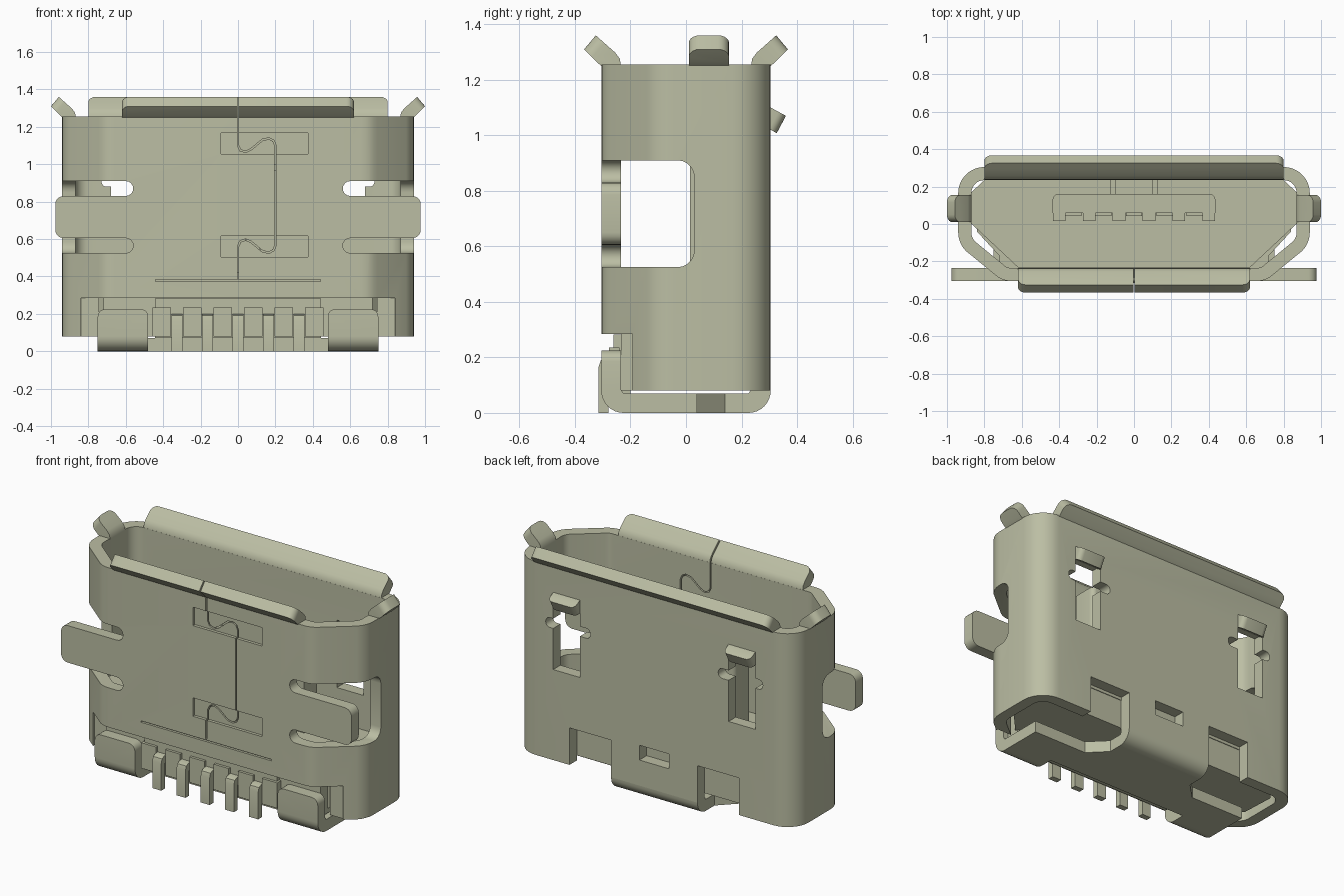
import bpy, bmesh, math
from mathutils import Vector

old = bpy.data.objects.get("Cube")
if old:
    bpy.data.objects.remove(old)

metal = bpy.data.materials.new("pale_olive_metal")
metal.use_nodes = True
colour = (0.50, 0.515, 0.37, 1)
metal.diffuse_color = colour
metal.node_tree.nodes["Principled BSDF"].inputs["Base Color"].default_value = colour


def finish(name, bm, recalc=True):
    if recalc:
        bmesh.ops.recalc_face_normals(bm, faces=bm.faces)
    mesh = bpy.data.meshes.new(name)
    bm.to_mesh(mesh)
    bm.free()
    mesh.materials.append(metal)
    ob = bpy.data.objects.new(name, mesh)
    bpy.context.collection.objects.link(ob)
    return ob


def prism(name, pts, place, a, b, round_if=None, r=0.04):
    """Extrude a 2D profile from a to b; place(u, v, w) gives the 3D point."""
    bm = bmesh.new()
    lo = [bm.verts.new(place(u, v, a)) for u, v in pts]
    hi = [bm.verts.new(place(u, v, b)) for u, v in pts]
    n = len(pts)
    bm.faces.new(lo)
    bm.faces.new(hi)
    for i in range(n):
        bm.faces.new((lo[i], lo[(i + 1) % n], hi[(i + 1) % n], hi[i]))
    if round_if:
        edges = [e for e in bm.edges if round_if(*[v.co for v in e.verts])]
        bmesh.ops.bevel(bm, geom=edges, offset=r, segments=5, profile=0.5, affect='EDGES')
    return finish(name, bm)


def along_x(u, v, w): return (w, u, v)
def along_y(u, v, w): return (u, w, v)
def along_z(u, v, w): return (u, v, w)


def box(name, x0, x1, y0, y1, z0, z1, round_if=None, r=0.04):
    return prism(name, [(x0, y0), (x1, y0), (x1, y1), (x0, y1)], along_z, z0, z1, round_if, r)


def arc(cx, cy, r, a0, a1, n=8):
    return [(cx + r * math.cos(math.radians(a0 + (a1 - a0) * i / n)),
             cy + r * math.sin(math.radians(a0 + (a1 - a0) * i / n))) for i in range(n + 1)]


def cut(ob, cutters):
    for c in cutters:
        m = ob.modifiers.new("cut", 'BOOLEAN')
        m.operation, m.solver, m.object = 'DIFFERENCE', 'EXACT', c
    bake(ob)
    for c in cutters:
        bpy.data.objects.remove(c)


def bake(ob):
    dg = bpy.context.evaluated_depsgraph_get()
    mesh = bpy.data.meshes.new_from_object(ob.evaluated_get(dg))
    ob.modifiers.clear()
    ob.data = mesh


def both(fn):
    for s, side in ((1, "left"), (-1, "right")):
        fn(s, side)


def sbox(name, s, x0, x1, *rest, **kw):
    return box(name, min(s * x0, s * x1), max(s * x0, s * x1), *rest, **kw)


# Shell outline: rounded back corners, slanted front corners
half = arc(0.66, -0.185, 0.12, -90, -45, 4) + arc(0.80, -0.045, 0.14, -45, 0, 4) \
    + arc(0.80, 0.165, 0.14, 0, 90)
outline = half + [(-x, y) for x, y in reversed(half)]
bm = bmesh.new()
lo = [bm.verts.new((x, y, 0.08)) for x, y in outline]
hi = [bm.verts.new((x, y, 1.255)) for x, y in outline]
for i in range(len(lo)):
    j = (i + 1) % len(lo)
    bm.faces.new((lo[i], lo[j], hi[j], hi[i]))
shell = finish("shell", bm, recalc=False)
sol = shell.modifiers.new("wall", 'SOLIDIFY')
sol.thickness, sol.offset, sol.use_even_offset = 0.07, -1, True
bake(shell)

# Openings in the shell
cutters = [box("c", -0.84, 0.84, -0.5, -0.18, -0.1, 0.285),
           box("c", -0.10, 0.10, 0.2, 0.4, 0.235, 0.325),
           box("c", -0.44, 0.44, -0.4, -0.29, 0.374, 0.383)]
cutters += [box("c", -0.09, 0.375, -0.4, -0.287, z, z + 0.112) for z in (0.504, 1.055)]


def shell_cuts(s, side):
    cutters.append(sbox("c", s, 0.60, 1.2, -0.5, 0.03, 0.525, 0.91,
                        round_if=lambda a, b: abs(a.y - 0.03) < 1e-4 and abs(b.y - 0.03) < 1e-4
                        and abs(a.z - b.z) < 1e-4, r=0.06))
    for z in (0.565, 0.87):
        slot = arc(0.60, z, 0.04, 90, 270) + [(0.70, z - 0.04), (0.70, z + 0.04)]
        cutters.append(prism("c", [(s * x, v) for x, v in slot], along_y, -0.5, -0.2))
    cutters.append(sbox("c", s, 0.50, 0.68, 0.2, 0.4, 0.63, 1.04))
    cutters.append(sbox("c", s, 0.43, 0.73, 0.2, 0.4, 0.88, 0.94,
                        round_if=lambda a, b: abs(a.y - b.y) > 0.1, r=0.028))
    cutters.append(sbox("c", s, 0.29, 0.57, 0.2, 0.4, -0.1, 0.305))


both(shell_cuts)
cut(shell, cutters)

# Flared lips around the mouth
lip = [(0, 1.25), (0.003, 1.275), (0.02, 1.298), (0.09, 1.36), (0.132, 1.31),
       (0.085, 1.262), (0.07, 1.25)]


def lip_tip(a, b):
    return a.z > 1.305 and b.z > 1.305 and abs(a.z - b.z) > 0.01


front_lip = prism("front_lip", [(-0.235 - u, v) for u, v in lip], along_x, -0.62, 0.62, lip_tip)
prism("back_lip", [(0.235 + u, v) for u, v in lip], along_x, -0.80, 0.80, lip_tip)
both(lambda s, side: prism(side + "_lip", [(s * (0.868 + u), v) for u, v in lip],
                           along_y, 0.01, 0.155, lip_tip))

# Interlocking seam down the front
path = [(0, 1.5), (0, 1.10), (0.012, 1.075), (0.04, 1.066), (0.07, 1.08), (0.13, 1.13),
        (0.165, 1.138), (0.19, 1.125), (0.2, 1.10), (0.2, 0.565), (0.19, 0.54),
        (0.165, 0.527), (0.13, 0.535), (0.07, 0.585), (0.04, 0.597), (0.012, 0.587),
        (0, 0.56), (0, 0.39)]


def seam_cutter():
    left, right = [], []
    for i, p in enumerate(path):
        d = Vector(path[min(i + 1, len(path) - 1)]) - Vector(path[max(i - 1, 0)])
        n = Vector((-d.y, d.x)).normalized() * 0.004
        left.append((p[0] + n.x, p[1] + n.y))
        right.append((p[0] - n.x, p[1] - n.y))
    return prism("c", left + right[::-1], along_y, -0.5, -0.15)


cut(shell, [seam_cutter()])
cut(front_lip, [seam_cutter()])

# Base plate with two wings, folded from the back wall
wing = [(0.48, -0.15), (0.48, -0.22), (0.75, -0.22), (0.75, 0.04), (0.39, 0.04), (0.29, 0.14),
        (0.29, 0.225)]
prism("base_plate", wing + [(-x, y) for x, y in reversed(wing)], along_z, 0, 0.07)
bend = arc(0.225, 0.08, 0.08, 0, -90) + [(0.2, 0), (0.2, 0.07), (0.225, 0.07), (0.235, 0.085)]
prism("base_fold", bend, along_x, -0.29, 0.29)
foot = [(-0.305, 0.225)] + arc(-0.225, 0.08, 0.08, 180, 270) \
    + [(-0.2, 0), (-0.2, 0.07), (-0.225, 0.07), (-0.235, 0.085), (-0.235, 0.225)]


def side_parts(s, side):
    # Solder foot, front tab and rear latch
    prism(side + "_foot", foot, along_x, s * 0.48, s * 0.75,
          lambda a, b: a.z > 0.22 and b.z > 0.22 and abs(a.y - b.y) > 0.03)
    sbox(side + "_tab", s, 0.60, 0.977, -0.305, -0.235, 0.605, 0.83,
         round_if=lambda a, b: abs(a.y - b.y) > 0.03 and abs(a.x) > 0.9, r=0.045)
    latch = [(0.235, 1.05), (0.24, 1.10), (0.305, 1.10), (0.36, 1.07), (0.327, 1.008),
             (0.295, 1.025), (0.27, 1.04)]
    prism(side + "_latch", latch, along_x, s * 0.50, s * 0.68,
          lambda a, b: a.y > 0.32 and b.y > 0.32 and abs(a.x - b.x) < 0.01, r=0.03)


both(side_parts)

# Insulator: floor inside the shell, lower body and front ledge
inner = [(0.62, -0.232), (0.868, 0.0), (0.868, 0.17), (0.80, 0.236)]
inner += [(-x, y) for x, y in reversed(inner)]
prism("insulator_floor", inner, along_z, 0.287, 0.42)
lower = [(0.72, -0.17), (0.84, -0.04), (0.85, 0.17), (0.80, 0.232)]
prism("insulator_body", lower + [(-x, y) for x, y in reversed(lower)], along_z, 0.11, 0.29)
box("insulator_front", -0.72, 0.72, -0.235, -0.15, 0.08, 0.284)
box("insulator_ledge", -0.445, 0.445, -0.262, -0.20, 0.07, 0.283)

# Tongue with ribs separating the contacts
box("tongue", -0.435, 0.435, 0.06, 0.16, 0.41, 1.0,
    round_if=lambda a, b: abs(a.z - b.z) > 0.1 and a.y > 0.1, r=0.03)
for i in range(6):
    x = -0.4 + 0.16 * i
    box("tongue_rib", x - 0.034, x + 0.034, 0.015, 0.061, 0.41, 1.0)
box("tongue_support", -0.10, 0.10, 0.155, 0.235, 0.30, 0.5)
for s in (-1, 1):
    sbox("support_cheek", s, 0.10, 0.127, 0.155, 0.235, 0.30, 0.52)

# Five contacts: pins at the front, blades on the tongue, blocks between
pin = [(-0.315, 0), (-0.315, 0.165), (-0.307, 0.19), (-0.285, 0.2), (-0.22, 0.2),
       (-0.22, 0.16), (-0.272, 0.16), (-0.28, 0.15), (-0.28, 0)]
for i in range(-2, 3):
    x = i * 0.163
    prism("contact_pin", pin, along_x, x - 0.03, x + 0.03)
    box("contact_blade", x - 0.044, x + 0.044, 0.042, 0.07, 0.41, 0.97)
for i in range(6):
    x = (i - 2.5) * 0.163
    box("pin_spacer", x - 0.05, x + 0.05, -0.278, -0.24, 0.08, 0.235)

# Smooth the bends and keep the sharp edges
for ob in bpy.context.scene.objects:
    ob.select_set(ob.type == 'MESH' and metal.name in ob.data.materials)
bpy.context.view_layer.objects.active = shell
bpy.ops.object.shade_smooth_by_angle(angle=math.radians(30))
